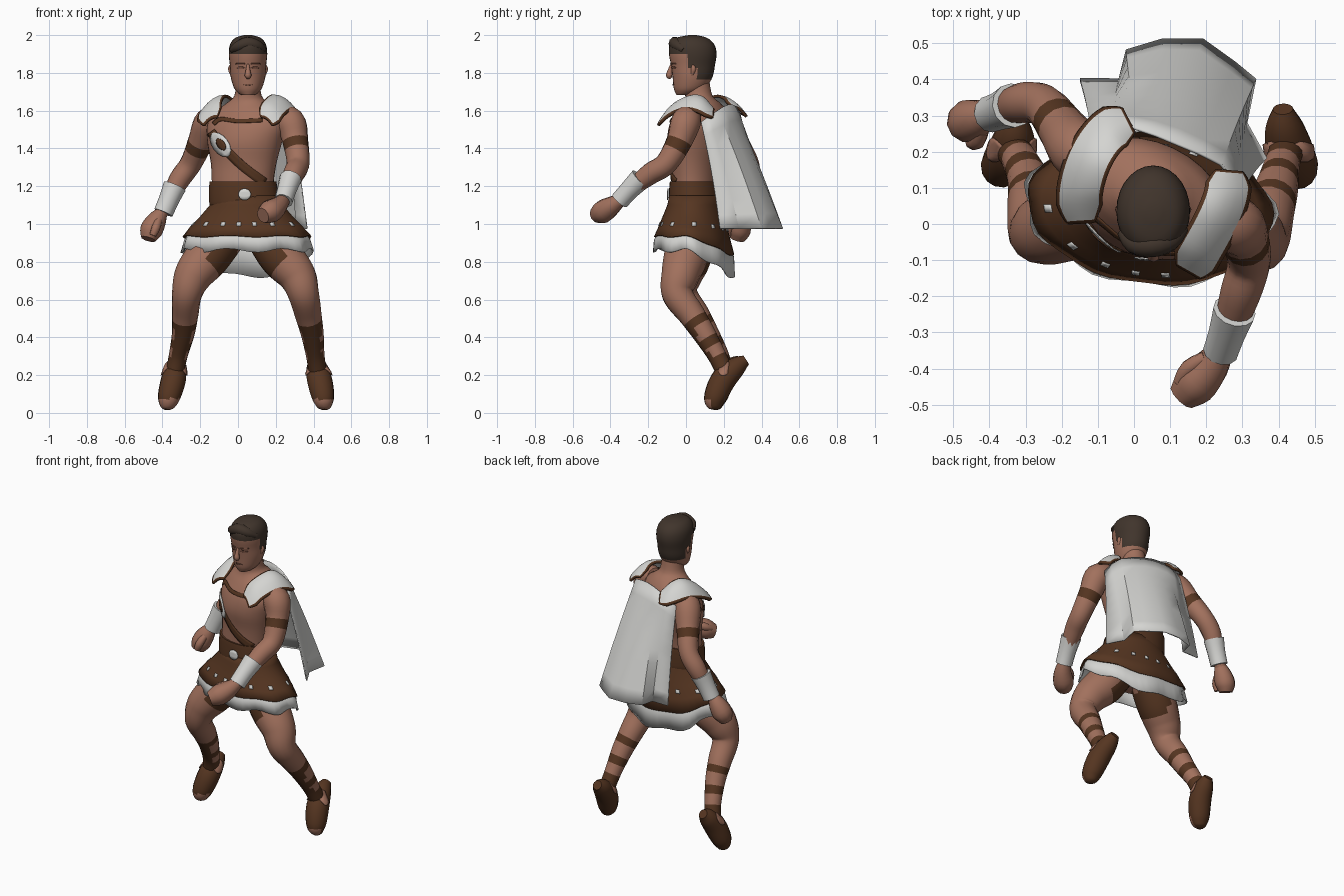
import bpy, bmesh, math
from mathutils import Vector
from mathutils.bvhtree import BVHTree

if "Cube" in bpy.data.objects:
    bpy.data.objects.remove(bpy.data.objects["Cube"])


def material(name, rgb):
    m = bpy.data.materials.new(name)
    m.diffuse_color = (*rgb, 1)
    m.use_nodes = True
    m.node_tree.nodes["Principled BSDF"].inputs["Base Color"].default_value = m.diffuse_color
    return m


SKIN = material("skin", (0.36, 0.165, 0.11))
LEATHER = material("brown leather", (0.092, 0.036, 0.015))
CLOTH = material("white cloth", (0.66, 0.66, 0.64))
HAIR = material("dark hair", (0.052, 0.035, 0.025))
SHADE = material("dark skin", (0.20, 0.085, 0.055))


def smooth(pts, sub):
    """Catmull-Rom interpolation of tuples of any size."""
    p = [pts[0]] + list(pts) + [pts[-1]]
    out = []
    for k in range(1, len(p) - 2):
        for s in range(sub):
            t = s / sub
            out.append(tuple(0.5 * (2 * b + (c - a) * t + (2 * a - 5 * b + 4 * c - d) * t * t
                                    + (3 * b - a - 3 * c + d) * t ** 3)
                             for a, b, c, d in zip(*p[k - 1:k + 3])))
    return out + [tuple(pts[-1])]


def grid(name, rows, mats, rule=None, closed=True, cap=True, thick=0, angle=50):
    """Skin rows of points; rule(t, j, centre, normal) picks the material."""
    bm = bmesh.new()
    vs = [[bm.verts.new(p) for p in r] for r in rows]
    n, cells = len(rows[0]), []
    for i in range(len(rows) - 1):
        for j in range(n if closed else n - 1):
            k = (j + 1) % n
            f = bm.faces.new((vs[i][j], vs[i][k], vs[i + 1][k], vs[i + 1][j]))
            cells.append((f, (i + 0.5) / (len(rows) - 1), j))
    if closed and cap:
        cells.append((bm.faces.new(vs[0]), 0, 0))
        cells.append((bm.faces.new(vs[-1]), 1, 0))
    bmesh.ops.recalc_face_normals(bm, faces=bm.faces)
    bm.normal_update()
    for f, t, j in cells:
        f.material_index = rule(t, j, f.calc_center_median(), f.normal) if rule else 0
    me = bpy.data.meshes.new(name)
    bm.to_mesh(me)
    bm.free()
    ob = bpy.data.objects.new(name, me)
    bpy.context.collection.objects.link(ob)
    for m in mats:
        me.materials.append(m)
    bpy.context.view_layer.objects.active = ob
    bpy.ops.object.select_all(action='DESELECT')
    ob.select_set(True)
    bpy.ops.object.shade_smooth_by_angle(angle=math.radians(angle))
    if thick:
        mod = ob.modifiers.new("thickness", 'SOLIDIFY')
        mod.thickness, mod.offset = thick, 0
    return ob


def loft(name, rings, mats, rule=None, n=28, sub=4, cap=True):
    """Horizontal ellipses: (z, cx, cy, rx, ry, yaw in degrees)."""
    rows = []
    for z, cx, cy, rx, ry, yaw in smooth(rings, sub):
        a = math.radians(yaw)
        ring = []
        for j in range(n):
            u, v = rx * math.cos(math.tau * j / n), ry * math.sin(math.tau * j / n)
            ring.append((cx + u * math.cos(a) - v * math.sin(a), cy + u * math.sin(a) + v * math.cos(a), z))
        rows.append(ring)
    return grid(name, rows, mats, rule, cap=cap)


def tube(name, pts, mats, rule=None, n=14, sub=5):
    """Round limb through (x, y, z, radius)."""
    p = smooth(pts, sub)
    c = [Vector(q[:3]) for q in p]
    rows, side = [], Vector((1, 0.1, 0.05))
    for i, q in enumerate(p):
        d = (c[min(i + 1, len(c) - 1)] - c[max(i - 1, 0)]).normalized()
        side = (side - d * side.dot(d)).normalized()
        up = d.cross(side)
        rows.append([c[i] + q[3] * (side * math.cos(math.tau * j / n) + up * math.sin(math.tau * j / n))
                     for j in range(n)])
    return grid(name, rows, mats, rule)


def decal(name, target, path, d, width, mat, oval=False, lift=0.005, sub=6):
    """Thin strip laid on a target by casting rays along d."""
    me = target.data
    tree = BVHTree.FromPolygons([v.co for v in me.vertices], [q.vertices for q in me.polygons])
    d, p, rows = Vector(d).normalized(), [Vector(q) for q in smooth(path, sub)], []
    for i, q in enumerate(p):
        tan = (p[min(i + 1, len(p) - 1)] - p[max(i - 1, 0)]).normalized()
        s = d.cross(tan).normalized() * width / 2
        if oval:
            s *= max(0.15, math.sin(math.pi * i / (len(p) - 1)) ** 0.6)
        row = [tree.ray_cast(q + s * u - d, d)[0] for u in (-1, -0.33, 0.33, 1)]
        if all(row):
            rows.append([h - d * lift for h in row])
    if len(rows) > 1:
        grid(name, rows, [mat], closed=False, thick=0.004)


# torso and neck, turned toward one side
torso = loft("torso", [(0.88, .04, .04, .15, .10, -8), (1.05, .03, .045, .165, .115, -10),
                       (1.20, .025, .045, .165, .117, -12), (1.32, .03, .05, .178, .125, -18),
                       (1.43, .035, .06, .205, .15, -23), (1.52, .045, .075, .22, .15, -25),
                       (1.59, .05, .085, .19, .125, -25), (1.64, .052, .085, .115, .095, -20),
                       (1.68, .053, .068, .072, .072, 0), (1.76, .053, .055, .065, .068, 0)], [SKIN])

# head, with the hair painted by position
def hair_rule(t, j, c, n):
    return 1 if c.z > 1.9 or (c.y > .055 and c.z > 1.765) or (c.y > .02 and c.z > 1.82) else 0


head = loft("head", [(1.682, .053, -.02, .03, .03, 0), (1.692, .053, 0, .05, .055, 0), (1.72, .053, .02, .074, .085, 0),
                     (1.78, .053, .035, .092, .106, 0), (1.84, .053, .037, .096, .116, 0),
                     (1.90, .053, .036, .102, .126, 0), (1.95, .053, .032, .095, .118, 0),
                     (1.985, .053, .03, .068, .082, 0), (2.0, .053, .035, .02, .02, 0)], [SKIN, HAIR], hair_rule)
tube("fringe", [(-.03, -.02, 1.92, .018), (.0, -.055, 1.94, .028), (.05, -.058, 1.957, .034),
                (.10, -.045, 1.945, .03), (.135, -.01, 1.92, .018)], [HAIR], n=10, sub=3)
tube("nose", [(.053, -.076, 1.845, .007), (.053, -.085, 1.81, .013), (.053, -.088, 1.785, .018),
              (.053, -.078, 1.772, .008)], [SKIN], n=8, sub=3)
for s in (-1, 1):
    x = .053 + s * .04
    decal("eye", head, [(x - .02, 0, 1.828), (x + .02, 0, 1.828)], (0, 1, 0), .011, SHADE, True, .002)
    decal("eyebrow", head, [(x - .024, 0, 1.848), (x + .024, 0, 1.848)], (0, 1, 0), .006, SHADE, False, .003)
    tube("ear", [(.053 + s * .09, .035, 1.84, .008), (.053 + s * .092, .04, 1.82, .014),
                 (.053 + s * .086, .03, 1.785, .007)], [SKIN], n=8, sub=3)
decal("mouth", head, [(.03, 0, 1.738), (.076, 0, 1.738)], (0, 1, 0), .008, SHADE, True, .002)

# chest straps
front = (0, 1, 0)
decal("chest_strap", torso, [(-.16, 0, 1.51), (-.09, 0, 1.42), (.02, 0, 1.31), (.14, 0, 1.22)], front, .048, LEATHER)
decal("strap_buckle", torso, [(-.135, 0, 1.48), (-.05, 0, 1.36)], front, .085, CLOTH, True, .010)
decal("buckle_centre", torso, [(-.11, 0, 1.45), (-.07, 0, 1.392)], front, .04, LEATHER, True, .015)
decal("neck_trim", torso, [(-.13, 0, 1.53), (-.09, 0, 1.555), (0, 0, 1.545), (.13, 0, 1.55)], front, .02, LEATHER)

# skirt: leather flare with a wavy cloth hem that hangs lower behind
def skirt_ring(z, rx, ry, drop, wave=0, n=48):
    out, yaw = [], math.radians(-7)
    for j in range(n):
        a = math.tau * j / n
        w = 1 + wave * math.sin(a * 9)
        u, v = rx * w * math.cos(a), ry * w * math.sin(a)
        out.append((.045 + u * math.cos(yaw) - v * math.sin(yaw), .043 + u * math.sin(yaw) + v * math.cos(yaw),
                    z - drop * max(0, math.sin(a)) ** 1.5 + wave * .3 * math.cos(a * 7)))
    return out


skirt = grid("leather_skirt", [skirt_ring(1.15, .178, .127, 0), skirt_ring(1.10, .19, .137, 0),
                               skirt_ring(1.03, .25, .165, .03), skirt_ring(.98, .30, .185, .06),
                               skirt_ring(.935, .338, .205, .10, .015)], [LEATHER], cap=False, thick=.008)
grid("cloth_hem", [skirt_ring(.98, .285, .175, .06), skirt_ring(.92, .33, .205, .10, .02),
                   skirt_ring(.86, .345, .208, .14, .035)], [CLOTH], cap=False, thick=.006)
belt = loft("belt", [(1.10, .035, .045, .187, .135, -9), (1.12, .033, .045, .188, .136, -9),
                     (1.20, .027, .045, .182, .131, -11), (1.225, .027, .045, .179, .128, -11)], [LEATHER], sub=2)
decal("belt_buckle", belt, [(.002, 0, 1.157), (.068, 0, 1.157)], front, .062, CLOTH, True, .008)
for k in range(14):
    a = math.tau * k / 14
    d = Vector((-math.cos(a), -math.sin(a), 0))
    s = Vector((d.y, -d.x, 0)) * .011
    c = Vector((.045, .043, 1.0 - .03 * max(0, math.sin(a))))
    decal("skirt_stud", skirt, [c - s, c + s], d, .02, CLOTH, False, .006, 1)

# arms: upper arm band, flared bracer and fist
ARMS = {
    "left": ([(.20, .03, 1.57, .055), (.275, .0, 1.54, .08), (.303, -.035, 1.44, .069), (.318, -.105, 1.32, .06),
              (.295, -.19, 1.265, .057), (.262, -.29, 1.185, .043), (.238, -.355, 1.115, .034)],
             [(.278, -.24, 1.24, .06), (.258, -.30, 1.18, .052), (.240, -.352, 1.122, .05)],
             [(.242, -.345, 1.13, .034), (.212, -.395, 1.095, .052), (.17, -.44, 1.065, .062), (.132, -.478, 1.045, .042)],
             [(.20, -.37, 1.12, .02), (.15, -.40, 1.10, .024), (.125, -.44, 1.08, .018)]),
    "right": ([(-.08, .15, 1.57, .055), (-.15, .20, 1.54, .08), (-.20, .265, 1.43, .068), (-.25, .328, 1.32, .058),
               (-.31, .335, 1.235, .056), (-.36, .317, 1.14, .043), (-.41, .30, 1.05, .034)],
              [(-.335, .328, 1.20, .062), (-.365, .315, 1.13, .054), (-.395, .305, 1.06, .052)],
              [(-.405, .30, 1.06, .034), (-.43, .293, 1.02, .052), (-.46, .283, .965, .06), (-.475, .27, .92, .04)],
              [(-.42, .26, 1.02, .02), (-.435, .23, .98, .024), (-.45, .225, .94, .018)])}
for side, (arm, bracer, fist, thumb) in ARMS.items():
    tube(side + "_arm", arm, [SKIN, LEATHER], lambda t, j, c, n: 1 if .32 < t < .385 else 0)
    tube(side + "_bracer", bracer, [CLOTH], n=12, sub=2)
    tube(side + "_fist", fist, [SKIN], n=10, sub=3)
    tube(side + "_thumb", thumb, [SKIN], n=8, sub=3)

# legs: bare thigh, laced shin, pointed sandal
LEGS = {
    1: ([(.14, .03, .95, .11), (.225, 0, .83, .117), (.31, -.03, .73, .102), (.347, -.045, .63, .083),
         (.372, .03, .52, .071), (.393, .095, .42, .061), (.408, .16, .31, .05), (.42, .20, .23, .048)],
        [(.412, .318, .28, .028), (.416, .268, .245, .053), (.432, .198, .175, .067), (.45, .155, .085, .06),
         (.457, .145, .035, .04), (.458, .142, .018, .018)]),
    -1: ([(-.06, .05, .95, .11), (-.157, .02, .83, .117), (-.235, -.012, .73, .102), (-.27, -.018, .63, .08),
          (-.28, .055, .52, .07), (-.29, .115, .42, .06), (-.315, .175, .31, .05), (-.332, .20, .23, .048)],
         [(-.325, .29, .28, .028), (-.33, .25, .245, .053), (-.342, .195, .175, .066), (-.365, .16, .085, .06),
          (-.375, .15, .035, .04), (-.377, .147, .018, .018)])}


def lace_rule(t, j, c, n):
    shorts = t < .2 and n.x * c.x < 0 and c.z < .9
    band = .615 < t < .665 or .755 < t < .805 or t > .87
    return 1 if shorts or band or (t > .615 and n.y < -.55) else 0


for s, (leg, foot) in LEGS.items():
    tube("leg", leg, [SKIN, LEATHER], lace_rule, n=16, sub=8)
    sandal = tube("sandal", foot, [LEATHER, SKIN], lambda t, j, c, n: 1 if c.z < .075 and n.y < -.2 else 0)
    for d in (-1, 1):
        x = foot[2][0]
        decal("ankle_gap", sandal, [(x, .185, .20), (x, .225, .27)], (d, 0, 0), .06, SKIN, True)

# shoulder plates with rounded ends and leather rims
PADS = {1: [(.15, -.13, 1.535), (.182, -.075, 1.602), (.228, .01, 1.642), (.255, .08, 1.63), (.262, .145, 1.575)],
        -1: [(-.145, .005, 1.535), (-.148, .09, 1.605), (-.122, .18, 1.642), (-.075, .25, 1.625), (-.015, .285, 1.585)]}
for s, path in PADS.items():
    p, rows = [Vector(q) for q in smooth(path, 6)], []
    for i, q in enumerate(p):
        t = p[min(i + 1, len(p) - 1)] - p[max(i - 1, 0)]
        lat = Vector((t.y, -t.x, 0)).normalized() * s
        w = .55 + .45 * min(1, math.sin(math.pi * i / (len(p) - 1)) * 2)
        rows.append([q + lat * .062 * u * w + Vector((0, 0, .02 - .038 * u * w - .024 * u * u * w))
                     for u in (-1, -.84, -.4, 0, .4, .84, 1)])
    grid("shoulder_plate", rows, [CLOTH, LEATHER], lambda t, j, c, n: 1 if j in (0, 5) or t > .96 or t < .04 else 0,
         closed=False, thick=.014)

# cape: gathered at the shoulders, folded at the hem
TOP = [(-.12, .27, 1.56), (-.06, .28, 1.6), (0, .265, 1.62), (.06, .245, 1.63), (.12, .22, 1.63),
       (.18, .195, 1.62), (.24, .165, 1.6), (.275, .12, 1.57), (.29, .08, 1.54)]
HEM = [(-.15, .40), (-.04, .40), (-.02, .48), (.08, .51), (.19, .51), (.28, .445), (.335, .40), (.31, .28), (.365, .18)]
rows = []
for i in range(9):
    t = i / 8
    bulge = .008 * math.sin(math.pi * t)
    rows.append([(x0 + (x1 - x0) * t, y0 + (y1 - y0) * t + bulge, z0 + (.975 - z0) * t)
                 for (x0, y0, z0), (x1, y1) in zip(TOP, HEM)])
grid("cape", rows, [CLOTH], closed=False, thick=.008, angle=35)
